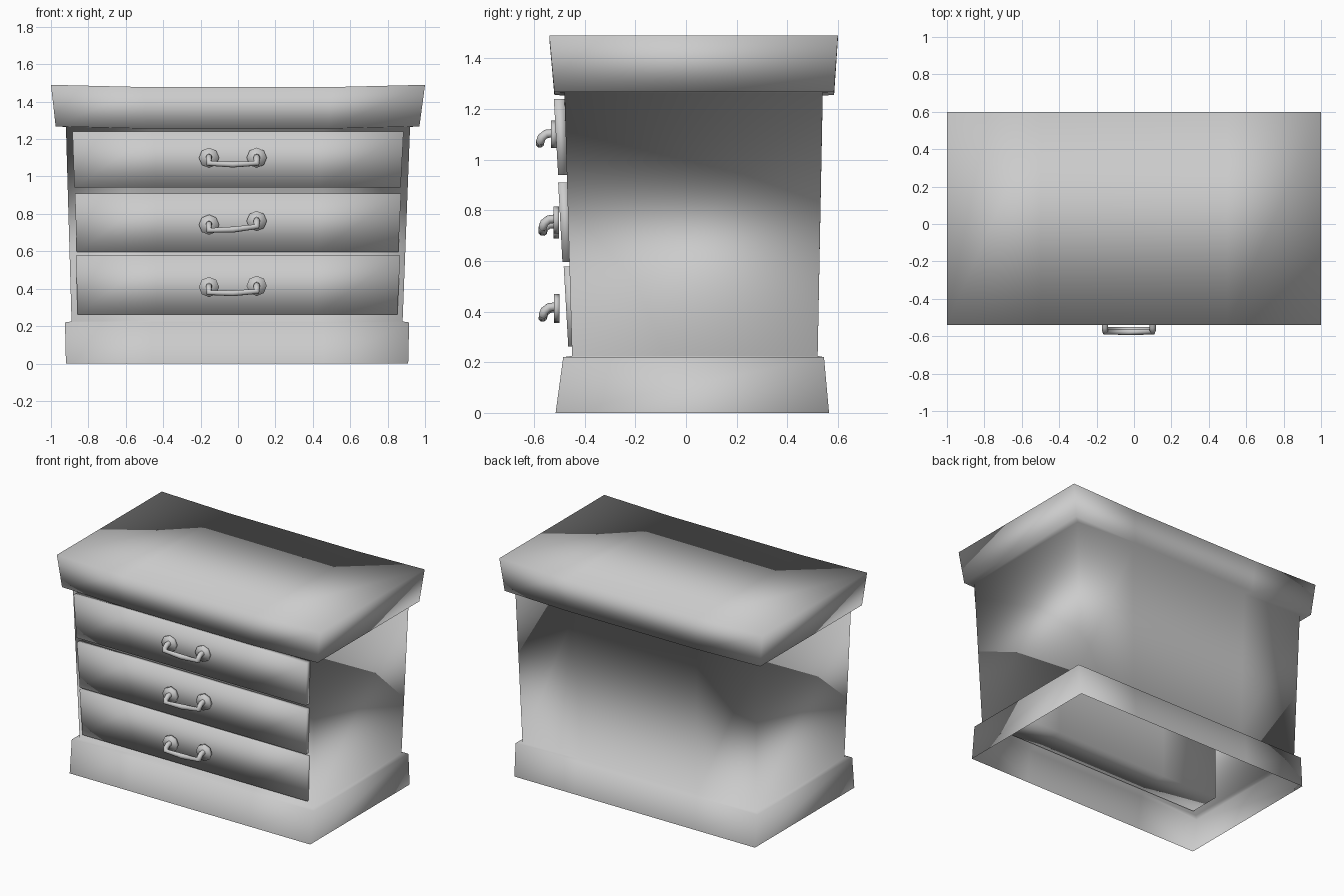
import bpy
import math

if "Cube" in bpy.data.objects:
    bpy.data.objects.remove(bpy.data.objects["Cube"])

# One plain grey for the whole cabinet
grey = bpy.data.materials.new("plain_grey")
grey.use_nodes = True
grey.diffuse_color = (0.6, 0.6, 0.6, 1)
grey.node_tree.nodes["Principled BSDF"].inputs["Base Color"].default_value = (0.6, 0.6, 0.6, 1)

COLUMNS = (0, 0.25, 0.75, 1)


def loft(name, rings, bottom=True, sag=0.0):
    """Stack of rectangular rings (z, x0, x1, y0, y1), smooth shaded."""
    verts, faces = [], []
    n = 2 * len(COLUMNS)
    for z, x0, x1, y0, y1 in rings:
        for y, order in ((y0, COLUMNS), (y1, COLUMNS[::-1])):
            for f in order:
                dip = sag if z > 1.2 and 0 < f < 1 else 0
                verts.append((x0 + (x1 - x0) * f, y, z - dip))
    for r in range(len(rings) - 1):
        for i in range(n):
            j = (i + 1) % n
            a, b = r * n, (r + 1) * n
            faces.append((a + i, a + j, b + j, b + i))
    top = (len(rings) - 1) * n
    for i in range(len(COLUMNS) - 1):
        quad = (i, i + 1, n - 2 - i, n - 1 - i)
        faces.append(tuple(top + k for k in quad))
        if bottom:
            faces.append(quad[::-1])
    mesh = bpy.data.meshes.new(name)
    mesh.from_pydata(verts, [], faces)
    mesh.materials.append(grey)
    mesh.shade_smooth()
    obj = bpy.data.objects.new(name, mesh)
    bpy.context.collection.objects.link(obj)
    return obj


# Cabinet: flared plinth, tapered body and overhanging lid, open underneath
loft("cabinet", [
    (0.0, -0.92, 0.91, -0.515, 0.565),
    (0.22, -0.925, 0.915, -0.485, 0.545),
    (0.225, -0.89, 0.88, -0.45, 0.52),
    (1.265, -0.92, 0.92, -0.48, 0.54),
    (1.268, -0.975, 0.97, -0.52, 0.585),
    (1.49, -1.0, 1.0, -0.54, 0.60),
], bottom=False, sag=0.012)

# Drawer housing inside the body, seen from underneath
loft("drawer_housing", [
    (0.24, -0.86, 0.86, -0.44, -0.22),
    (1.2, -0.86, 0.86, -0.44, -0.22),
])


def handle(name, z, y, skew):
    """Two octagonal plates joined by a drooping bar."""
    ends = ((-0.155, z - skew), (0.1, z + skew))
    for side, (x, pz) in zip(("right", "left"), ends):
        bpy.ops.mesh.primitive_cylinder_add(
            vertices=8, radius=0.054, depth=0.022,
            location=(x, y, pz), rotation=(math.pi / 2, 0, 0))
        plate = bpy.context.object
        plate.name = f"{name}_{side}_plate"
        plate.data.materials.append(grey)
        plate.data.shade_smooth()
    profile = ((0.0, 0.005), (-0.03, 0.002), (-0.048, -0.012), (-0.054, -0.03))
    (xl, zl), (xr, zr) = ends
    path = [(xl, y + dy, zl + dz) for dy, dz in profile]
    path.append(((xl + xr) / 2, y - 0.055, z - 0.036))
    path += [(xr, y + dy, zr + dz) for dy, dz in reversed(profile)]
    curve = bpy.data.curves.new(f"{name}_bar", "CURVE")
    curve.dimensions = "3D"
    curve.bevel_depth = 0.017
    curve.bevel_resolution = 2
    curve.use_fill_caps = True
    spline = curve.splines.new("POLY")
    spline.points.add(len(path) - 1)
    for point, co in zip(spline.points, path):
        point.co = (*co, 1)
    spline.use_smooth = True
    curve.materials.append(grey)
    bpy.context.collection.objects.link(bpy.data.objects.new(f"{name}_bar", curve))


# Drawers: bottom z, top z, front y at bottom and top, half width, handle height, y and skew
drawers = {
    "top": (0.94, 1.24, -0.505, -0.522, 0.885, 1.1, -0.522, 0.0),
    "middle": (0.595, 0.91, -0.488, -0.505, 0.872, 0.752, -0.512, 0.01),
    "bottom": (0.262, 0.578, -0.465, -0.483, 0.867, 0.412, -0.511, 0.003),
}
for level, (z0, z1, y0, y1, half, hz, hy, skew) in drawers.items():
    loft(f"{level}_drawer", [
        (z0, 0.01 - half, half - 0.015, y0, y0 + 0.036),
        (z1, -half, half, y1, y1 + 0.042),
    ])
    handle(f"{level}_handle", hz, hy, skew)
